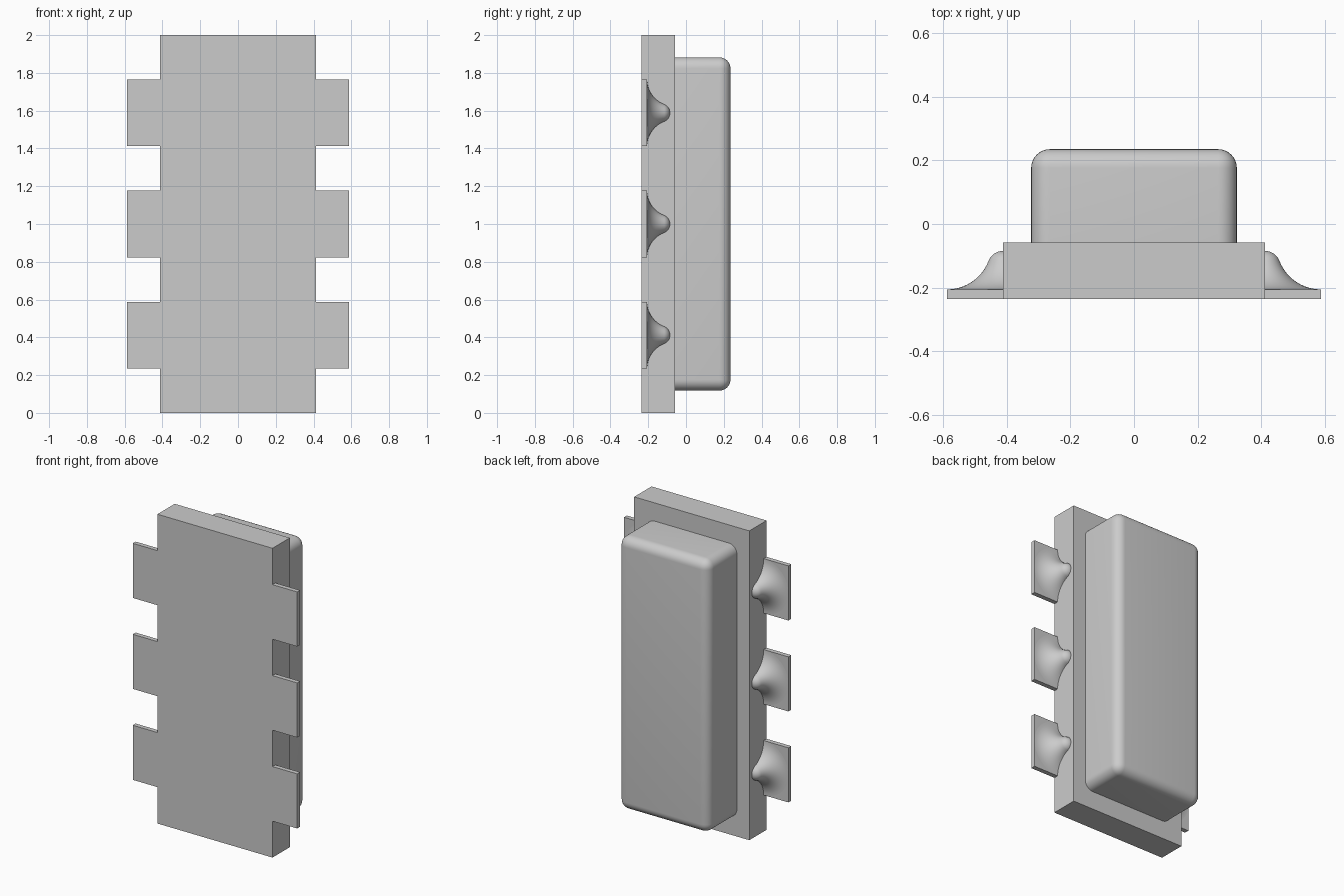
import bpy
import bmesh
from math import pi, sin, cos, atan2
from mathutils import Matrix, Vector

cube = bpy.data.objects.get("Cube")
if cube:
    bpy.data.objects.remove(cube, do_unlink=True)

U = 2 / 17            # one design unit: the board is 17 units tall
FRONT = -2.0          # front plane of the board, in design units
PAD_T = 0.25          # pad thickness

grey = bpy.data.materials.new("plain grey")
grey.use_nodes = True
colour = (0.6, 0.6, 0.6, 1)
grey.diffuse_color = colour
grey.node_tree.nodes["Principled BSDF"].inputs["Base Color"].default_value = colour


def finish(bm, name, smooth=False):
    """Scale to final size, recalculate normals and link the object."""
    bmesh.ops.scale(bm, vec=(U, U, U), verts=bm.verts)
    bmesh.ops.recalc_face_normals(bm, faces=bm.faces)
    mesh = bpy.data.meshes.new(name)
    bm.to_mesh(mesh)
    bm.free()
    mesh.materials.append(grey)
    obj = bpy.data.objects.new(name, mesh)
    bpy.context.collection.objects.link(obj)
    if smooth:
        bpy.ops.object.select_all(action="DESELECT")
        obj.select_set(True)
        bpy.context.view_layer.objects.active = obj
        bpy.ops.object.shade_smooth_by_angle(angle=pi / 6)
    return obj


def box(x, y, z):
    """Box from (low, high) ranges."""
    bm = bmesh.new()
    size = [r[1] - r[0] for r in (x, y, z)]
    mid = [(r[0] + r[1]) / 2 for r in (x, y, z)]
    matrix = Matrix.Translation(mid) @ Matrix.Diagonal((*size, 1))
    bmesh.ops.create_cube(bm, size=1, matrix=matrix)
    return bm


def solder_profile(steps=12):
    """Rounded tip flowing into a concave skirt, as (radius, y) points."""
    reach, tip, foot, r = 1.5, -0.72, FRONT + PAD_T, 0.42
    drop = tip - foot
    total = (reach ** 2 + drop ** 2) / (2 * drop)
    big = total - r
    tip_c, skirt_c = tip - r, foot + big
    a = atan2(skirt_c - tip_c, reach)
    pts = []
    for i in range(steps + 1):
        t = pi / 2 + (a - pi / 2) * i / steps
        pts.append((r * cos(t), tip_c + r * sin(t)))
    for i in range(1, steps + 1):
        t = a + pi + (pi / 2 - a) * i / steps
        pts.append((reach + big * cos(t), skirt_c + big * sin(t)))
    return pts


def solder(side, z):
    """Half revolution of the profile against the board's edge."""
    bm = bmesh.new()
    verts = [bm.verts.new((0, y, -rad)) for rad, y in solder_profile()]
    edges = [bm.edges.new(pair) for pair in zip(verts, verts[1:])]
    bmesh.ops.spin(bm, geom=verts + edges, cent=(0, 0, 0), axis=(0, side, 0),
                   angle=-pi, steps=32)
    bmesh.ops.remove_doubles(bm, verts=bm.verts, dist=1e-4)
    bmesh.ops.translate(bm, vec=Vector((side * 3.5, 0, z)), verts=bm.verts)
    return bm


# Base board
finish(box((-3.5, 3.5), (FRONT, -0.5), (0, 17)), "base_board")

# Housing: every edge rounded except those on the board
bm = box((-2.75, 2.75), (-0.5, 2), (1, 16))
rounded = [e for e in bm.edges if any(v.co.y > 0 for v in e.verts)]
bmesh.ops.bevel(bm, geom=rounded, offset=0.5, segments=8, profile=0.5,
                affect="EDGES")
finish(bm, "housing", smooth=True)

# Contact pads with solder mounds down both sides
for side, label in ((1, "left"), (-1, "right")):
    for row, z in enumerate((3.5, 8.5, 13.5), 1):
        x = sorted((side * 3.5, side * 5))
        finish(box(x, (FRONT, FRONT + PAD_T), (z - 1.5, z + 1.5)),
               f"contact_pad_{label}_{row}")
        finish(solder(side, z), f"solder_{label}_{row}", smooth=True)
